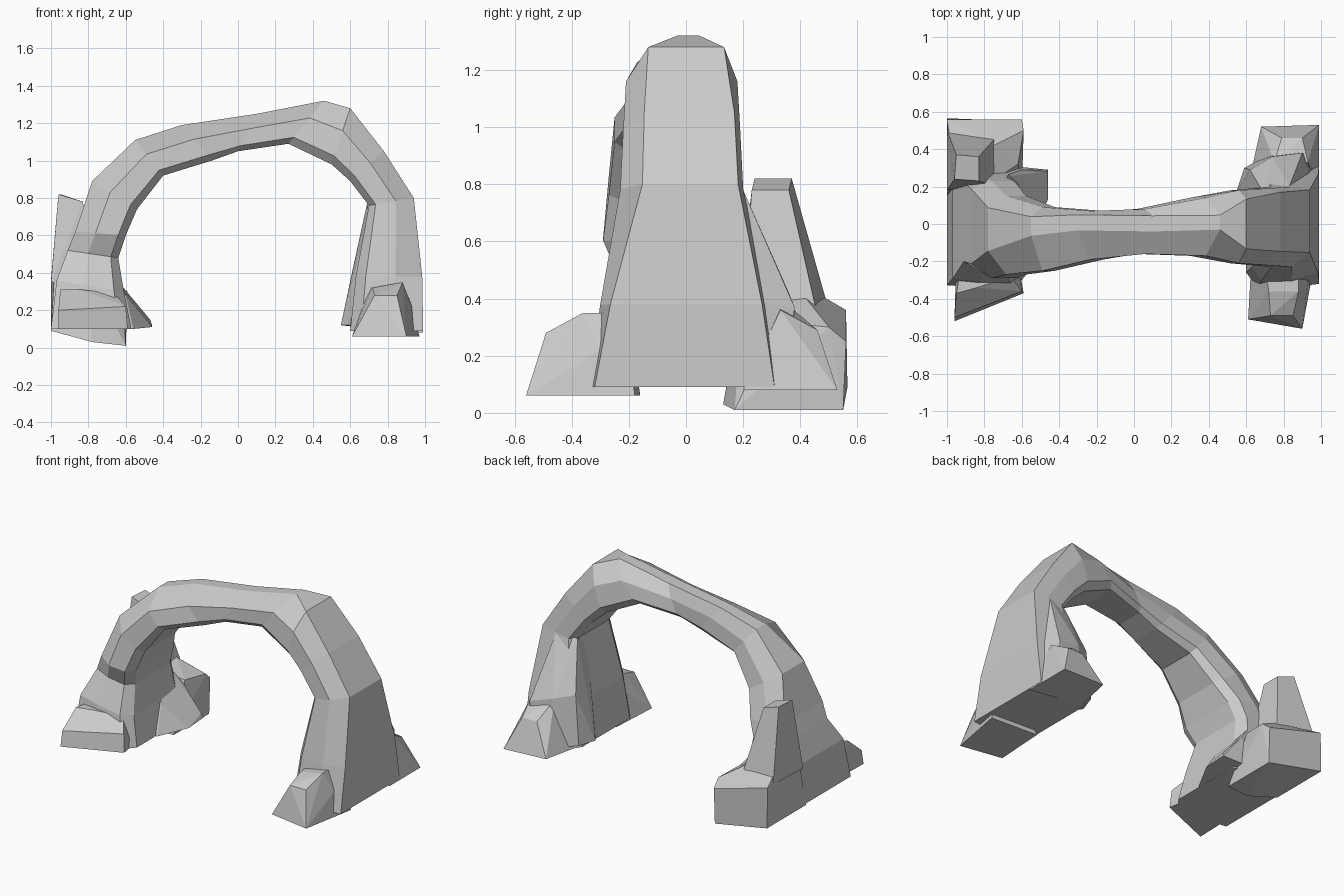
import bpy, bmesh
from mathutils import Vector


def finish(bm, name):
    bmesh.ops.recalc_face_normals(bm, faces=bm.faces)
    me = bpy.data.meshes.new(name)
    bm.to_mesh(me)
    bm.free()
    ob = bpy.data.objects.new(name, me)
    bpy.context.collection.objects.link(ob)
    return ob


def rock(name, pts):
    """Faceted boulder: convex hull of a few corner points."""
    bm = bmesh.new()
    for p in pts:
        bm.verts.new(p)
    res = bmesh.ops.convex_hull(bm, input=bm.verts[:])
    loose = [v for v in bm.verts if not v.link_faces]
    bmesh.ops.delete(bm, geom=loose, context='VERTS')
    bmesh.ops.dissolve_limit(bm, angle_limit=0.1, verts=bm.verts[:], edges=bm.edges[:])
    return finish(bm, name)


def arch(name, stations):
    """Loft of eight-sided sections: outer x,z, inner x,z, front y, back y,
    front and back bevel of the outer face."""
    bm = bmesh.new()
    rings = []
    for ox, oz, ix, iz, yf, yb, f, b in stations:
        section = [(0, f), (0, 1 - b), (.4, 1), (.85, 1),
                   (1, .88), (1, .12), (.85, 0), (.4, 0)]
        rings.append([bm.verts.new((ox + (ix - ox) * t, yf + (yb - yf) * s,
                                    oz + (iz - oz) * t)) for t, s in section])
    for r0, r1 in zip(rings, rings[1:]):
        for i in range(8):
            j = (i + 1) % 8
            bm.faces.new((r0[i], r0[j], r1[j], r1[i]))
    bm.faces.new(rings[0])
    bm.faces.new(rings[-1])
    return finish(bm, name)


# Main rock arch, from right foot over the crown to left foot
arch("rock_arch", [
    (.99, .09, .60, .09, -.34, .33, .03, .03),
    (.985, .38, .63, .38, -.30, .29, .06, .04),
    (.94, .80, .70, .76, -.23, .20, .18, .04),
    (.78, 1.05, .60, .89, -.22, .19, .18, .05),
    (.60, 1.28, .50, .98, -.21, .18, .20, .12),
    (.46, 1.32, .27, 1.09, -.17, .14, .45, .30),
    (.10, 1.25, .00, 1.05, -.16, .08, .50, .15),
    (-.30, 1.19, -.14, 1.00, -.19, .07, .60, .08),
    (-.55, 1.11, -.40, .92, -.25, .09, .55, .15),
    (-.78, .89, -.54, .74, -.27, .15, .30, .15),
    (-.87, .62, -.60, .60, -.29, .23, .15, .08),
    (-.91, .52, -.64, .48, -.24, .25, .08, .06),
    (-.97, .36, -.61, .30, -.31, .28, .03, .04),
    (-1.0, .10, -.57, .10, -.34, .30, .02, .04),
])

# Boulders at the right foot
rock("front_right_boulder", [
    (.61, -.51, .06), (.90, -.56, .06), (.97, -.18, .06), (.63, -.16, .06),
    (.73, -.49, .28), (.85, -.49, .28), (.93, -.30, .22), (.88, -.36, .35),
    (.72, -.36, .32), (.70, -.20, .32), (.88, -.20, .35)])
rock("back_right_boulder", [
    (.68, .52, .09), (.99, .53, .08), (.99, .20, .08), (.62, .25, .09),
    (.79, .46, .29), (.90, .46, .29), (.93, .33, .36), (.75, .33, .40)])
rock("right_buttress", [
    (.55, .18, .12), (.59, .30, .12), (.72, .37, .10), (.95, .35, .10),
    (.62, .29, .45), (.74, .36, .42), (.90, .38, .37), (.96, .20, .40),
    (.69, .17, .77), (.83, .20, .78), (.85, .05, .70), (.70, .05, .70),
    (.60, .10, .12), (.95, .10, .10)])

# Boulders at the left foot
rock("front_left_boulder", [
    (-.96, -.52, .10), (-.59, -.37, .10), (-.62, -.20, .10), (-.95, -.20, .10),
    (-.96, -.50, .20), (-.60, -.36, .22), (-.95, -.37, .31), (-.84, -.34, .31),
    (-.66, -.28, .29), (-.92, -.22, .31)])
rock("back_left_boulder", [
    (-1.0, .565, .09), (-.60, .55, .01), (-.60, .17, .01), (-.78, .13, .03),
    (-1.0, .15, .09), (-1.0, .56, .36), (-.60, .56, .25), (-.59, .50, .30),
    (-.62, .32, .32), (-.98, .44, .43), (-.75, .42, .40), (-.80, .20, .40),
    (-.98, .20, .42)])
rock("back_left_pillar", [
    (-1.0, .18, .35), (-1.0, .50, .36), (-.74, .46, .34), (-.74, .20, .34),
    (-.97, .42, .52), (-.80, .40, .50), (-.96, .24, .82), (-.83, .23, .78),
    (-.83, .36, .78), (-.95, .37, .82)])
rock("left_inner_toe", [
    (-.46, .13, .11), (-.46, .29, .12), (-.75, .32, .10), (-.75, -.08, .10),
    (-.56, -.06, .10), (-.47, .28, .15), (-.60, .29, .30), (-.60, .04, .28),
    (-.72, .25, .45), (-.72, .05, .40)])
